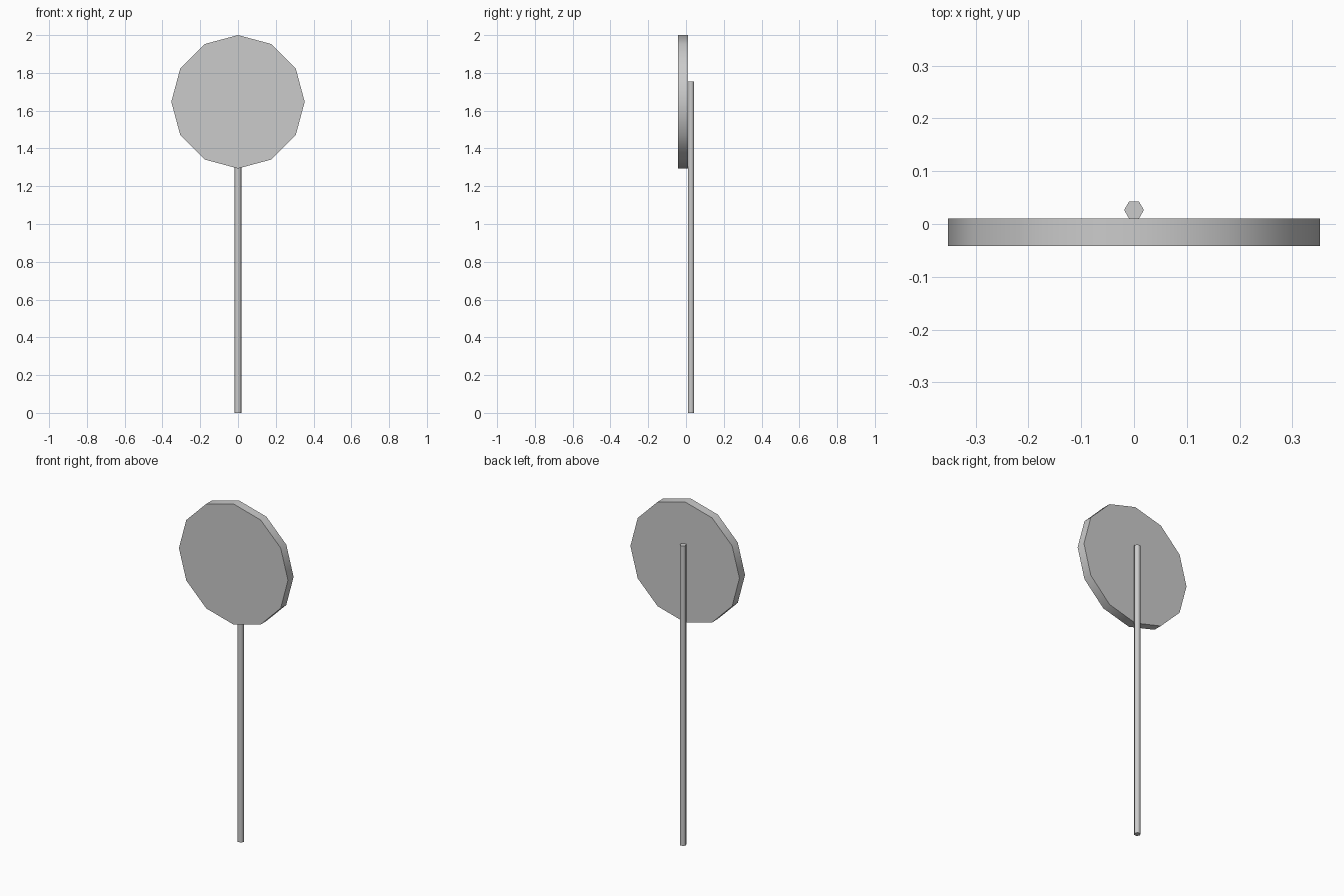
import bpy
from math import radians

if "Cube" in bpy.data.objects:
    bpy.data.objects.remove(bpy.data.objects["Cube"])


def cylinder(name, sides, radius, depth, location, rotation):
    bpy.ops.mesh.primitive_cylinder_add(vertices=sides, radius=radius, depth=depth,
                                        location=location, rotation=rotation)
    obj = bpy.context.object
    obj.name = name
    bpy.ops.object.transform_apply(location=False, rotation=True, scale=True)
    # Smooth around the sides, sharp at the caps
    bpy.ops.object.shade_smooth_by_angle(angle=radians(65))
    return obj


# Twelve-sided sign disc facing the front
cylinder("sign_disc", 12, 0.353, 0.052, (0, -0.016, 1.647), (radians(90), 0, 0))

# Six-sided post against the back of the disc, corners pointing sideways
cylinder("post", 6, 0.0187, 1.755, (0, 0.0265, 0.8775), (0, 0, radians(90)))
